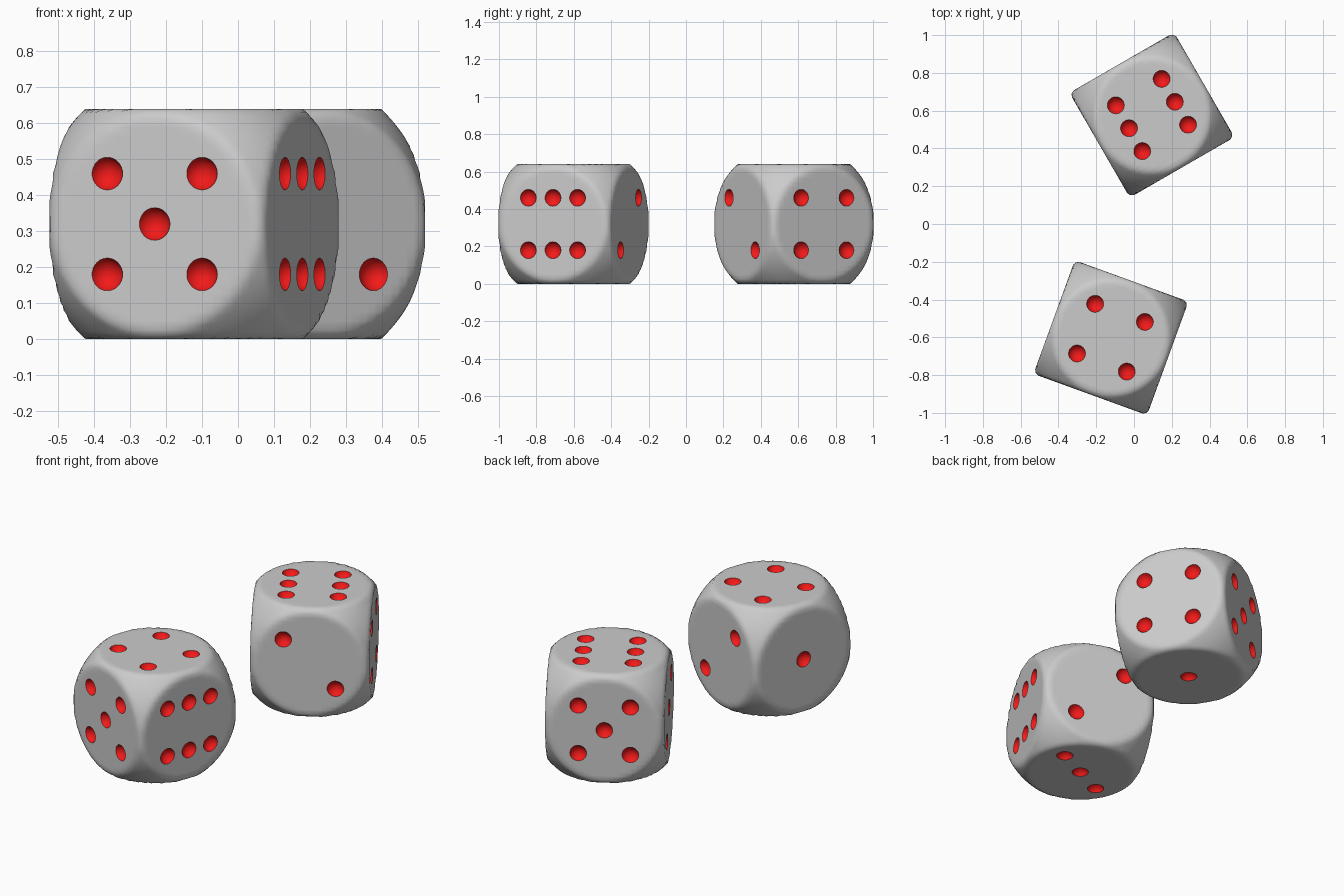
import bpy, bmesh
from math import radians
from mathutils import Matrix, Vector

if "Cube" in bpy.data.objects:
    bpy.data.objects.remove(bpy.data.objects["Cube"])

HALF = 0.32      # half the cube side
ROUND = 0.44     # radius of the sphere that rounds the corners
STEP = 0.14      # spacing of the pips
PIP_R, PIP_OUT = 0.0475, 0.014   # pip sphere radius, its centre's offset from the face

red = bpy.data.materials.new("pip_red")
red.diffuse_color = (0.9, 0.01, 0.01, 1)
red.use_nodes = True
red.node_tree.nodes["Principled BSDF"].inputs["Base Color"].default_value = red.diffuse_color

# Pip layouts in units of STEP
ONE = [(0, 0)]
TWO = [(-1, 1), (1, -1)]
THREE = TWO + ONE
THREE_UP = [(-1, -1), (0, 0), (1, 1)]
FOUR = [(u, v) for u in (-1, 1) for v in (-1, 1)]
FIVE = FOUR + ONE
SIX_U = [(u, v) for u in (-1, 0, 1) for v in (-1, 1)]
SIX_V = [(v, u) for u, v in SIX_U]


def to_object(bm, name):
    mesh = bpy.data.meshes.new(name)
    bm.to_mesh(mesh)
    bm.free()
    mesh.materials.append(None)
    mesh.materials.append(red)
    obj = bpy.data.objects.new(name, mesh)
    bpy.context.collection.objects.link(obj)
    return obj


def make_die(name, centre, angle, faces):
    # Body: a gridded cube trimmed by a sphere
    bm = bmesh.new()
    bmesh.ops.create_cube(bm, size=2 * HALF)
    bmesh.ops.subdivide_edges(bm, edges=bm.edges[:], cuts=24, use_grid_fill=True)
    for v in bm.verts:
        v.co *= min(1, ROUND / v.co.length)
    die = to_object(bm, name)

    # Pips: all spheres in one cutter
    bm = bmesh.new()
    for (axis, sign), layout in faces.items():
        for u, v in layout:
            p = [u * STEP, v * STEP]
            p.insert(axis, sign * (HALF + PIP_OUT))
            bmesh.ops.create_uvsphere(bm, u_segments=24, v_segments=16, radius=PIP_R,
                                      matrix=Matrix.Translation(Vector(p)))
    for f in bm.faces:
        f.material_index = 1
    cutter = to_object(bm, name + "_pip_cutter")
    cutter.hide_render = True

    mod = die.modifiers.new("pips", 'BOOLEAN')
    mod.operation = 'DIFFERENCE'
    mod.solver = 'EXACT'
    mod.object = cutter
    bpy.context.view_layer.update()
    deps = bpy.context.evaluated_depsgraph_get()
    mesh = bpy.data.meshes.new_from_object(die.evaluated_get(deps))
    die.modifiers.clear()
    die.data = mesh
    bpy.data.objects.remove(cutter)

    # Smooth everywhere except at the pip rims
    bm = bmesh.new()
    bm.from_mesh(mesh)
    for f in bm.faces:
        f.smooth = True
    for e in bm.edges:
        e.smooth = len({f.material_index for f in e.link_faces}) == 1
    bm.to_mesh(mesh)
    bm.free()

    die.location = (*centre, HALF)
    die.rotation_euler.z = radians(angle)


# Faces are keyed by (axis, sign)
make_die("front_die", (-0.122, -0.602), -20,
         {(0, 1): SIX_U, (0, -1): ONE, (1, -1): FIVE, (1, 1): TWO,
          (2, 1): FOUR, (2, -1): THREE_UP})
make_die("back_die", (0.095, 0.577), 30,
         {(0, 1): FOUR, (0, -1): THREE, (1, -1): TWO, (1, 1): FIVE,
          (2, 1): SIX_V, (2, -1): ONE})
